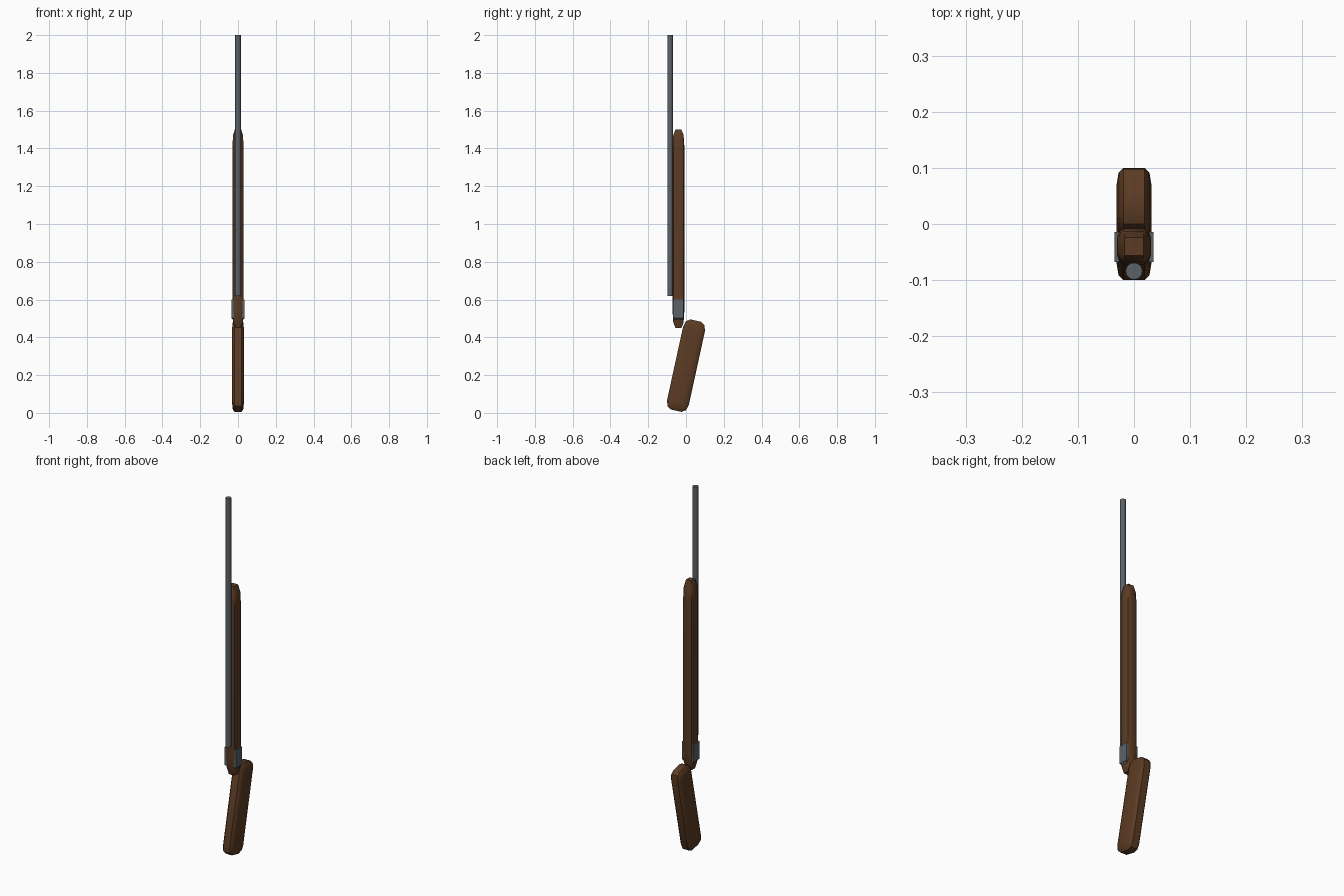
import bpy, bmesh, math
from mathutils import Matrix, Vector

cube = bpy.data.objects.get("Cube")
if cube:
    bpy.data.objects.remove(cube, do_unlink=True)


def material(name, rgb):
    m = bpy.data.materials.new(name)
    m.use_nodes = True
    m.diffuse_color = (*rgb, 1)
    m.node_tree.nodes["Principled BSDF"].inputs["Base Color"].default_value = (*rgb, 1)
    return m


wood = material("walnut wood", (0.105, 0.044, 0.017))
steel = material("gun steel", (0.105, 0.122, 0.135))


def finish(bm, name, mat, angle):
    mesh = bpy.data.meshes.new(name)
    bm.to_mesh(mesh)
    bm.free()
    mesh.materials.append(mat)
    ob = bpy.data.objects.new(name, mesh)
    bpy.context.collection.objects.link(ob)
    bpy.ops.object.select_all(action='DESELECT')
    ob.select_set(True)
    bpy.context.view_layer.objects.active = ob
    bpy.ops.object.shade_smooth_by_angle(angle=math.radians(angle))
    return ob


def soft_block(name, size, soft, centre, mat, segments=2, tilt=0, angle=40):
    """Box whose bevel is a different width along each axis."""
    bm = bmesh.new()
    bmesh.ops.create_cube(bm, size=1)
    bmesh.ops.scale(bm, vec=[s / b for s, b in zip(size, soft)], verts=bm.verts)
    bmesh.ops.bevel(bm, geom=bm.edges[:], offset=1, segments=segments,
                    profile=0.5, affect='EDGES')
    bmesh.ops.scale(bm, vec=soft, verts=bm.verts)
    bm.transform(Matrix.Translation(Vector(centre)) @ Matrix.Rotation(tilt, 4, 'X'))
    return finish(bm, name, mat, angle)


# Butt, leaning back towards the grip
soft_block("butt", (0.062, 0.118, 0.488), (0.012, 0.03, 0.045), (0, 0, 0.25),
           wood, tilt=-0.215)

# Long forestock
soft_block("forestock", (0.06, 0.064, 1.05), (0.013, 0.016, 0.1), (0, -0.04, 0.975), wood)

# Receiver block, showing as a plate on each side, narrowed at its lower end
bm = bmesh.new()
bmesh.ops.create_cube(bm, size=1)
bmesh.ops.scale(bm, vec=(0.07, 0.054, 0.11), verts=bm.verts)
bmesh.ops.translate(bm, vec=(0, -0.041, 0.545), verts=bm.verts)
bmesh.ops.bevel(bm, geom=[e for e in bm.edges if all(v.co.z < 0.5 for v in e.verts)],
                offset=0.012, segments=1, affect='EDGES')
finish(bm, "receiver", steel, 30)

# Barrel
bm = bmesh.new()
bmesh.ops.create_cone(bm, cap_ends=True, segments=16, radius1=0.015, radius2=0.015, depth=1.38)
bmesh.ops.translate(bm, vec=(0, -0.084, 1.31), verts=bm.verts)
finish(bm, "barrel", steel, 40)
